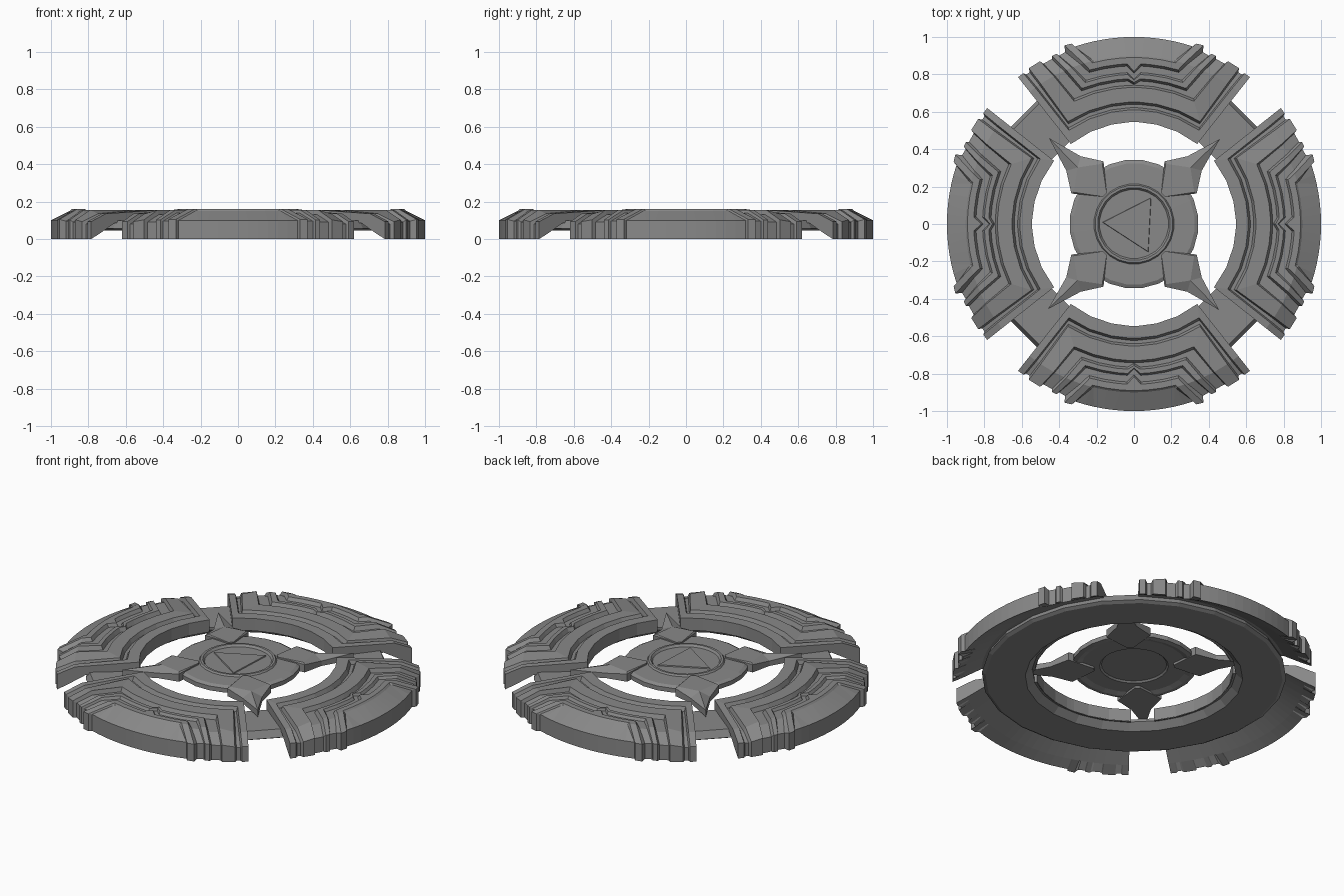
import bpy, bmesh
from math import sin, cos, radians, pi, atan2, degrees

cube = bpy.data.objects.get("Cube")
if cube:
    bpy.data.objects.remove(cube)

stone = bpy.data.materials.new("stone grey")
stone.use_nodes = True
GREY = (0.25, 0.25, 0.25, 1)
stone.diffuse_color = GREY
stone.node_tree.nodes["Principled BSDF"].inputs["Base Color"].default_value = GREY


def polar(angle, r, z):
    a = radians(angle)
    return (r * cos(a), r * sin(a), z)


def add_strip(bm, rows, closed=False):
    """Join neighbouring rows of points with quads."""
    grid = [[bm.verts.new(p) for p in row] for row in rows]
    n = len(rows[0])
    for low, high in zip(grid, grid[1:]):
        for i in range(n if closed else n - 1):
            j = (i + 1) % n
            bm.faces.new((low[i], low[j], high[j], high[i]))


def add_face(bm, points):
    bm.faces.new([bm.verts.new(p) for p in points])


def finish(bm, name):
    bmesh.ops.remove_doubles(bm, verts=bm.verts, dist=0.0002)
    bmesh.ops.recalc_face_normals(bm, faces=bm.faces)
    mesh = bpy.data.meshes.new(name)
    bm.to_mesh(mesh)
    bm.free()
    mesh.materials.append(stone)
    return mesh


def place(mesh, name, turn=0):
    obj = bpy.data.objects.new(name, mesh)
    obj.rotation_euler.z = turn
    bpy.context.scene.collection.objects.link(obj)


def lathe(name, profile, sides, shift=0):
    bm = bmesh.new()
    rows = [[polar(360 * (i + shift) / sides, r, z) for i in range(sides)]
            for r, z in profile]
    add_strip(bm, rows, True)
    place(finish(bm, name), name)


def groove_path(a_in, r_in, a_out, r_out, notch, h):
    """U-shaped groove line: rim, crest, corner, arc with notch, and back."""
    crest = max(0.9, r_in + 0.01)
    t = (crest - r_in) / (r_out - r_in)
    a_crest = a_in + (a_out - a_in) * t
    drop = 0.02 if a_out > 30 else 0
    rim = 0.1 + (h - 0.15) * 0.5 - drop / 2
    arc = [-a_in, -a_in * 0.66, -a_in * 0.33, -2.5, 0]
    arc += [-a for a in reversed(arc[:-1])]
    points = [polar(-a_out, r_out, rim), polar(-a_crest, crest, h - drop)]
    points += [polar(a, r_in - (notch if a == 0 else 0), h) for a in arc]
    points += [polar(a_crest, crest, h - drop), polar(a_out, r_out, rim)]
    return points


# Ring segment: corner angle, inner radius, rim angle, rim radius, notch, height
HIGH, LOW = 0.155, 0.13
steps = [
    (38.3, 0.545, 38.3, 1.0, 0, HIGH),
    (34.8, 0.61, 36.3, 1.0, 0, HIGH),
    (34.2, 0.622, 35.8, 0.985, 0, LOW),
    (33.3, 0.64, 34.5, 0.985, 0, LOW),
    (32.8, 0.652, 34, 1.005, 0, HIGH),
    (26, 0.73, 30, 1.005, 0, HIGH),
    (25.5, 0.742, 29.5, 0.985, 0, LOW),
    (21.5, 0.765, 26.5, 0.985, 0.02, LOW),
    (21, 0.777, 26, 1.0, 0.02, HIGH),
    (19, 0.80, 24.5, 1.0, 0.03, HIGH),
    (18.5, 0.81, 24, 0.985, 0.035, 0.14),
    (16.5, 0.845, 21.8, 0.99, 0.04, 0.14),
    (16, 0.857, 21.3, 1.025, 0.04, 0.16),
    (14.5, 0.89, 19, 1.02, 0, 0.16),
    (14, 0.90, 18.5, 1.0, 0, 0.15),
]
paths = [groove_path(*s) for s in steps]
count = len(paths[0])
bm = bmesh.new()
add_strip(bm, paths)

# sloped outer panel
panel_rim = [polar(-18.5 + 37 * i / (count - 1), 1.0, 0.1) for i in range(count)]
add_strip(bm, [paths[-1], panel_rim])

# rim wall and hollow underside
rim = [p[0] for p in paths] + panel_rim[1:-1] + [p[-1] for p in reversed(paths)]
angles = [degrees(atan2(p[1], p[0])) for p in rim]
under = [[polar(a, r, z) for a in angles]
         for r, z in ((0.94, 0.03), (0.84, 0.085), (0.6, 0.09), (0.545, 0.08))]
add_strip(bm, [rim, [(x, y, 0) for x, y, z in rim]] + under)

# inner wall and end walls
inner = paths[0][2:-2]
add_strip(bm, [inner, [(x, y, 0.08) for x, y, z in inner]])
for side in (0, -1):
    top = paths[0][:3] if side == 0 else paths[0][:-4:-1]
    x, y, z = rim[side]
    add_face(bm, top + [row[side] for row in reversed(under)] + [(x, y, 0)])

segment = finish(bm, "ring_segment")
for i, side in enumerate(("left", "back", "right", "front")):
    place(segment, side + "_ring_segment", i * pi / 2)

# Continuous ring that bridges the gaps
lathe("bridge_ring", [(0.56, 0.1), (0.56, 0.085), (0.6, 0.046), (0.82, 0.046),
                      (0.84, 0.057), (0.82, 0.1), (0.56, 0.1)], 24, 0.5)

# Central hub with a sunken middle and a hollow underside
lathe("hub", [(0, 0.127), (0.18, 0.127), (0.19, 0.118), (0.29, 0.118),
              (0.32, 0.108), (0.345, 0.112), (0.345, 0.138), (0.325, 0.148),
              (0.215, 0.15), (0.208, 0.16), (0.195, 0.16), (0.185, 0.147),
              (0, 0.147)], 24, 0.5)

# Plain triangular relief in the hub
bm = bmesh.new()
add_strip(bm, [[polar(57 + 120 * i, r, z) for i in range(3)]
               for r, z in ((0.17, 0.145), (0.165, 0.153), (0, 0.153))], True)
place(finish(bm, "hub_triangle"), "hub_triangle")

# Diagonal pads with pointed spikes
left_side = [(0.146, 0.166, 0.16), (0.163, 0.335, 0.152), (0.285, 0.362, 0.135)]
outline = left_side + [(0.46, 0.455, 0.145)]
outline += [(y, x, z) for x, y, z in reversed(left_side)]
bm = bmesh.new()
base = [(x, y, 0.105) for x, y, z in outline]
add_strip(bm, [base, outline], True)
add_face(bm, base)
in_l, low_l, edge_l, tip, edge_r, low_r, in_r = outline
pad_l, ridge, pad_r = (0.17, 0.322, 0.16), (0.302, 0.302, 0.16), (0.322, 0.17, 0.16)
for face in ((in_l, pad_l, ridge, pad_r, in_r), (in_l, low_l, pad_l),
             (low_l, edge_l, ridge, pad_l), (edge_l, tip, ridge),
             (tip, edge_r, ridge), (edge_r, low_r, pad_r, ridge),
             (low_r, in_r, pad_r)):
    add_face(bm, face)
spike = finish(bm, "hub_spike")
for i, corner in enumerate(("back_left", "back_right", "front_right", "front_left")):
    place(spike, corner + "_hub_spike", i * pi / 2)
